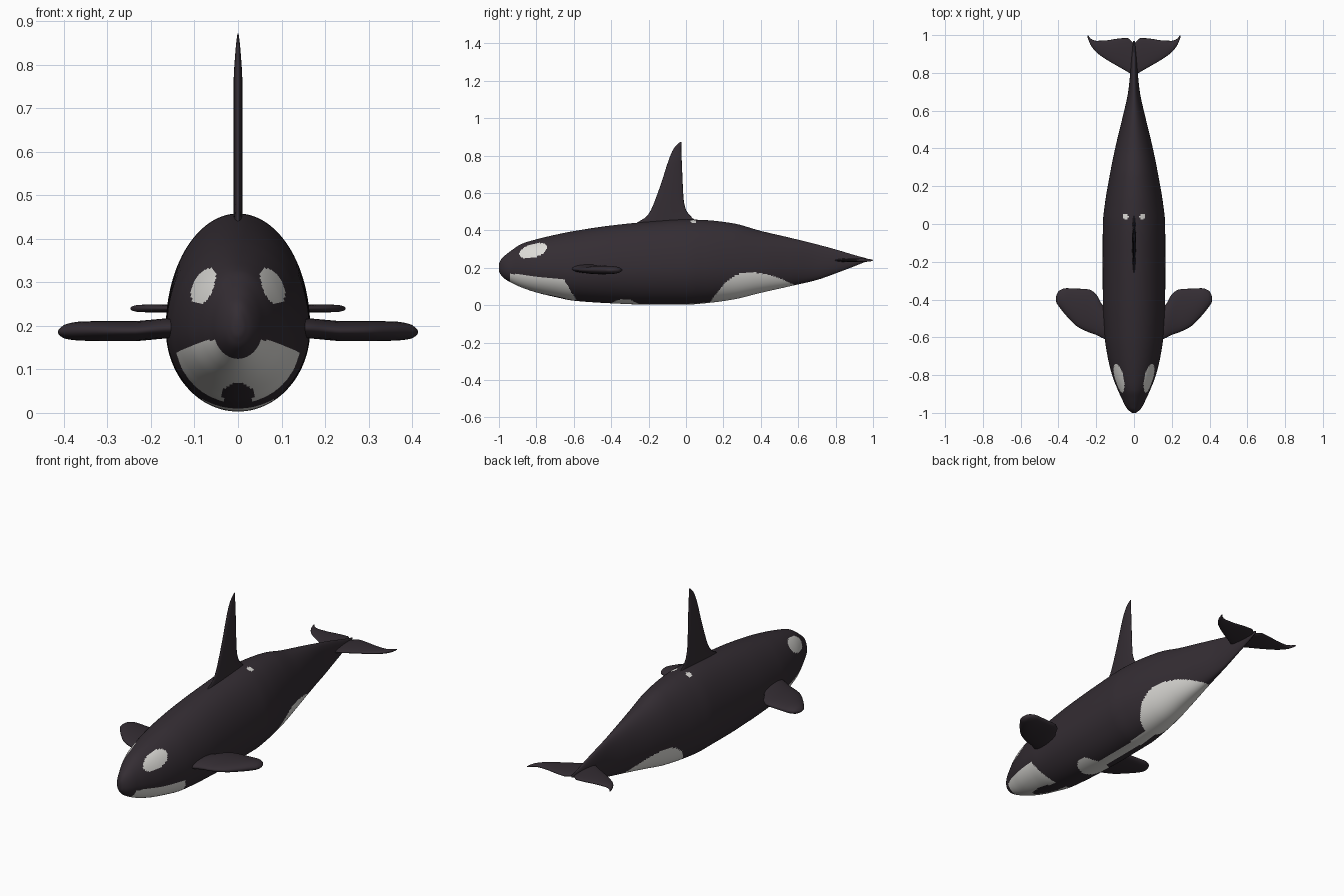
import bpy, bmesh, math
from mathutils import Vector

if "Cube" in bpy.data.objects:
    bpy.data.objects.remove(bpy.data.objects["Cube"])


def material(name, rgb):
    m = bpy.data.materials.new(name)
    m.diffuse_color = (*rgb, 1)
    m.use_nodes = True
    m.node_tree.nodes["Principled BSDF"].inputs["Base Color"].default_value = m.diffuse_color
    return m


BLACK = material("charcoal skin", (0.034, 0.026, 0.033))
WHITE = material("white skin", (0.72, 0.71, 0.68))


def sample(table, t):
    """Smooth (Hermite) interpolation of table rows, keyed on column 0."""
    n = len(table)
    i = 0
    while i < n - 2 and t > table[i + 1][0]:
        i += 1

    def slope(k, c):
        if 0 < k < n - 1:
            d0 = (table[k][c] - table[k-1][c]) / (table[k][0] - table[k-1][0])
            d1 = (table[k+1][c] - table[k][c]) / (table[k+1][0] - table[k][0])
            return 0 if d0 * d1 <= 0 else 2 * d0 * d1 / (d0 + d1)
        a, b = (0, 1) if k == 0 else (n - 2, n - 1)
        return (table[b][c] - table[a][c]) / (table[b][0] - table[a][0])

    h = table[i+1][0] - table[i][0]
    s = (t - table[i][0]) / h
    out = []
    for c in range(1, len(table[0])):
        out.append((1 + 2*s) * (1-s)**2 * table[i][c] + s*(1-s)**2 * h * slope(i, c)
                   + s*s*(3 - 2*s) * table[i+1][c] + s*s*(s-1) * h * slope(i+1, c))
    return out


def loft(name, rings, rule=None):
    """Skin closed rings of points, cap the ends, colour faces by rule."""
    bm = bmesh.new()
    loops = [[bm.verts.new(p) for p in r] for r in rings]
    n = len(loops[0])
    for a, b in zip(loops, loops[1:]):
        for i in range(n):
            bm.faces.new((a[i], a[(i+1) % n], b[(i+1) % n], b[i]))
    bm.faces.new(loops[0])
    bm.faces.new(loops[-1])
    bmesh.ops.recalc_face_normals(bm, faces=bm.faces)
    for f in bm.faces:
        f.smooth = True
        if rule and rule(*f.calc_center_median()):
            f.material_index = 1
    me = bpy.data.meshes.new(name)
    bm.to_mesh(me)
    bm.free()
    me.materials.append(BLACK)
    me.materials.append(WHITE)
    ob = bpy.data.objects.new(name, me)
    bpy.context.collection.objects.link(ob)
    return ob


def fin(name, table, place, steps=32, sides=24):
    """Lens-section fin; rows are span, lead y, trail y, offset, half thickness."""
    rings = []
    for k in range(steps + 1):
        u = k / steps
        t = table[0][0] + (table[-1][0] - table[0][0]) * (1 - (1 - u)**1.5)
        lead, trail, off, th = sample(table, t)
        ring = []
        for j in range(sides):
            a = math.tau * j / sides
            y = (lead + trail) / 2 + (trail - lead) / 2 * math.cos(a)
            ring.append(place(t, y, off + th * math.sin(a)))
        rings.append(ring)
    return loft(name, rings)


# Body: y, half width, bottom z, top z
BODY = [(-1.0, .010, .180, .222), (-.985, .030, .155, .250), (-.96, .048, .135, .272),
        (-.93, .062, .118, .295), (-.88, .085, .095, .327), (-.8, .116, .068, .352),
        (-.7, .140, .044, .376), (-.6, .155, .024, .396), (-.4, .165, .010, .426),
        (-.2, .166, .003, .446), (0, .165, .003, .458), (.1, .155, .010, .455),
        (.25, .130, .030, .438), (.4, .100, .066, .397), (.55, .064, .100, .362),
        (.7, .031, .135, .325), (.8, .020, .170, .298), (.9, .012, .208, .268),
        (.97, .004, .236, .249)]


# White patches painted on the body
def is_white(x, y, z):
    ax = abs(x)
    # eye patch, a tilted oval
    c, s = math.cos(.3), math.sin(.3)
    dy, dz = y + .817, z - .291
    if ((dy*c + dz*s) / .078)**2 + ((dz*c - dy*s) / .036)**2 < 1:
        return True
    # chin, with a dark notch behind
    if -.94 < y < -.57 - .6 * z and z < .168 - .1 * (y + .93):
        return not (y > -.8 and ax < min(.035, .012 + (y + .8) * .3))
    # chest patch and narrow belly stripe
    if z < .1 and (((y + .325) / .075)**2 + (x / .085)**2 < 1
                   or (-.3 < y < .2 and ax < .03)):
        return True
    # rear flank patch
    d = y - .33
    if .13 < y < .6 and z < .176 - (4.0 if d < 0 else 1.1) * d * d:
        return True
    # two small spots behind the back fin
    return z > .4 and math.hypot(ax - .045, y - .04) < .016


SIDES, STEPS = 120, 320
rings = []
for k in range(STEPS + 1):
    u = k / STEPS
    y = -1 + 1.97 * (.85 * u + .15 * u * u)   # slightly finer at the head
    w, lo, hi = sample(BODY, y)
    mid = lo + .43 * (hi - lo)
    ring = []
    for j in range(SIDES):
        a = math.tau * j / SIDES
        s = math.sin(a)
        ring.append(Vector((w * math.cos(a), y, mid + s * (hi - mid if s > 0 else mid - lo))))
    rings.append(ring)
loft("body", rings, is_white)

# Tall back fin
fin("back_fin", [(.40, -.30, .10, 0, .010), (.45, -.25, .055, 0, .010),
                 (.47, -.215, .03, 0, .010), (.51, -.187, .0, 0, .010),
                 (.56, -.166, -.012, 0, .010), (.66, -.13, -.018, 0, .010),
                 (.76, -.098, -.022, 0, .010), (.83, -.07, -.025, 0, .006),
                 (.86, -.047, -.025, 0, .003), (.872, -.032, -.025, 0, .001)],
    lambda t, y, o: (o, y, t))

FLIPPER = [(.10, -.63, -.45, .196, .022), (.165, -.605, -.43, .194, .023),
           (.20, -.587, -.372, .191, .023), (.24, -.573, -.346, .188, .023),
           (.30, -.543, -.342, .188, .023), (.36, -.484, -.340, .188, .022),
           (.395, -.440, -.352, .187, .017), (.410, -.418, -.375, .186, .008),
           (.414, -.402, -.388, .186, .002)]
FLUKE = [(0, .785, .955, .240, .010), (.02, .797, .975, .240, .010),
         (.035, .806, .985, .240, .010), (.08, .832, .982, .240, .010),
         (.15, .873, .972, .240, .009), (.20, .910, .970, .240, .009),
         (.23, .948, .982, .240, .008), (.243, .980, .998, .240, .005),
         (.247, .992, 1.0, .240, .002)]

# Paired flippers and tail flukes
for side, sx in (("left", 1), ("right", -1)):
    place = lambda t, y, o, sx=sx: (sx * t, y, o)
    fin(side + "_flipper", FLIPPER, place)
    fin(side + "_tail_fluke", FLUKE, place)
